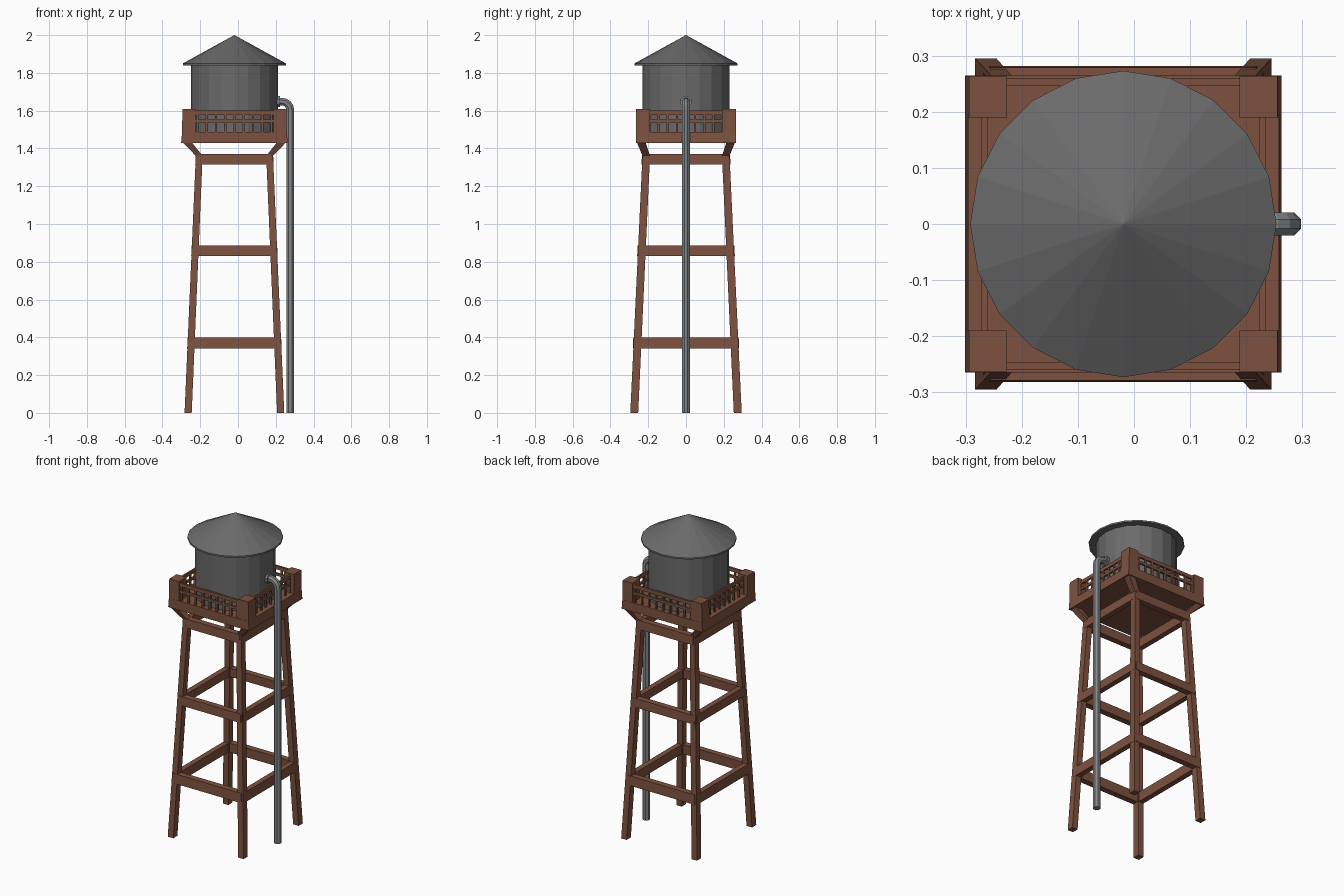
import bpy, bmesh, math
from mathutils import Vector

if "Cube" in bpy.data.objects:
    bpy.data.objects.remove(bpy.data.objects["Cube"])

CX = -0.019  # tower axis; the drain pipe on +x balances the width


def material(name, rgb):
    m = bpy.data.materials.new(name)
    m.diffuse_color = (*rgb, 1)
    m.use_nodes = True
    m.node_tree.nodes["Principled BSDF"].inputs["Base Color"].default_value = m.diffuse_color
    return m


WOOD = material("brown wood", (0.205, 0.083, 0.050))
TANK = material("dark grey metal", (0.145, 0.145, 0.145))
PIPE = material("light grey metal", (0.23, 0.24, 0.25))


def finish(bm, name, mat):
    bmesh.ops.recalc_face_normals(bm, faces=bm.faces)
    me = bpy.data.meshes.new(name)
    bm.to_mesh(me)
    bm.free()
    me.materials.append(mat)
    ob = bpy.data.objects.new(name, me)
    bpy.context.collection.objects.link(ob)
    return ob


def rings(bm, loops):
    """Skin a stack of equal-sided loops and cap both ends."""
    vs = [[bm.verts.new(p) for p in loop] for loop in loops]
    n = len(vs[0])
    for a, b in zip(vs, vs[1:]):
        for i in range(n):
            j = (i + 1) % n
            bm.faces.new((a[i], a[j], b[j], b[i]))
    bm.faces.new(vs[0][::-1])
    bm.faces.new(vs[-1])


def rect(x0, x1, y0, y1, z):
    return [(CX + x0, y0, z), (CX + x1, y0, z), (CX + x1, y1, z), (CX + x0, y1, z)]


def box(bm, x0, x1, y0, y1, z0, z1):
    rings(bm, [rect(x0, x1, y0, y1, z0), rect(x0, x1, y0, y1, z1)])


# Leaning legs, kicking outward under the platform
def outer(z):
    t = z / 1.37
    return 0.264 - 0.060 * t, 0.295 - 0.065 * t


CORNERS = {"front_left": (-1, -1), "front_right": (1, -1),
           "back_right": (1, 1), "back_left": (-1, 1)}
for label, (sx, sy) in CORNERS.items():
    bm = bmesh.new()
    sections = [(0.264, 0.226, 0.295, 0.253, 0.0),
                (0.204, 0.168, 0.230, 0.190, 1.37)]
    rings(bm, [rect(a * sx, b * sx, c * sy, d * sy, z) for a, b, c, d, z in sections])
    finish(bm, label + "_leg", WOOD)
    bm = bmesh.new()
    sections = [(0.204, 0.168, 0.230, 0.190, 1.36),
                (0.276, 0.228, 0.261, 0.215, 1.435)]
    rings(bm, [rect(a * sx, b * sx, c * sy, d * sy, z) for a, b, c, d, z in sections])
    finish(bm, label + "_bracket", WOOD)
    # Corner post of the railing
    bm = bmesh.new()
    rings(bm, [rect(0.207 * sx, 0.278 * sx, 0.19 * sy, 0.264 * sy, 1.45),
               rect(0.207 * sx, 0.275 * sx, 0.19 * sy, 0.264 * sy, 1.61)])
    finish(bm, label + "_post", WOOD)

# Horizontal braces between the legs, following their slope
for level, (z0, z1) in {"lower": (0.34, 0.40), "middle": (0.83, 0.885),
                        "upper": (1.315, 1.37)}.items():
    bm = bmesh.new()
    for s in (-1, 1):
        fy, fx = [], []
        for z in (z0, z1):
            ox, oy = outer(z)
            fy.append(rect(-ox + 0.01, ox - 0.01, s * (oy + 0.003), s * (oy - 0.035), z))
            fx.append(rect(s * (ox + 0.001), s * (ox - 0.033), -oy + 0.01, oy - 0.01, z))
        rings(bm, fy)
        rings(bm, fx)
    finish(bm, level + "_braces", WOOD)

# Platform deck, slightly wider at its foot
bm = bmesh.new()
rings(bm, [rect(-0.282, 0.282, -0.265, 0.265, 1.43),
           rect(-0.277, 0.277, -0.265, 0.265, 1.488)])
finish(bm, "platform", WOOD)

# Railings: top rail, middle rail and balusters on each side
bm = bmesh.new()
for s in (-1, 1):
    for z0, z1 in ((1.578, 1.60), (1.538, 1.553)):
        box(bm, -0.21, 0.21, s * 0.246, s * 0.259, z0, z1)
        box(bm, s * 0.242, s * 0.253, -0.195, 0.195, z0, z1)
    for i in range(-4, 5):
        c = i * 0.049
        box(bm, c - 0.006, c + 0.006, s * 0.247, s * 0.258, 1.48, 1.58)
        c = i * 0.048
        box(bm, s * 0.243, s * 0.252, c - 0.006, c + 0.006, 1.48, 1.58)
finish(bm, "railings", WOOD)


def circle(r, z, n=20):
    return [(CX + r * math.cos(math.tau * i / n), r * math.sin(math.tau * i / n), z)
            for i in range(n)]


# Tank and its conical roof
bm = bmesh.new()
rings(bm, [circle(0.231, 1.485), circle(0.231, 1.845)])
finish(bm, "tank", TANK)
bm = bmesh.new()
rings(bm, [circle(0.273, 1.84), circle(0.273, 1.85), circle(0.0005, 2.0)])
finish(bm, "roof", TANK)

# Drain pipe swept along its elbow, with a collar at the tank
BEND, PX, PZ, R = 0.045, 0.277, 1.648, 0.022
path = [(0.19, PZ, 0)]
for k in range(5):
    a = math.radians(22.5 * k)
    path.append((PX - BEND + BEND * math.sin(a), PZ - BEND + BEND * math.cos(a), a))
path.append((PX, 0, math.pi / 2))


def pipe_ring(x, z, a, r, n=8):
    loop = []
    for i in range(n):
        t = math.tau * (i + 0.5) / n
        u, v = r * math.cos(t), r * math.sin(t)
        loop.append((x + u * math.sin(a), v, z + u * math.cos(a)))
    return loop


bm = bmesh.new()
rings(bm, [pipe_ring(x, z, a, R) for x, z, a in path])
finish(bm, "drain_pipe", PIPE)
bm = bmesh.new()
rings(bm, [pipe_ring(0.195, PZ, 0, 0.031), pipe_ring(0.222, PZ, 0, 0.031)])
finish(bm, "pipe_collar", PIPE)
